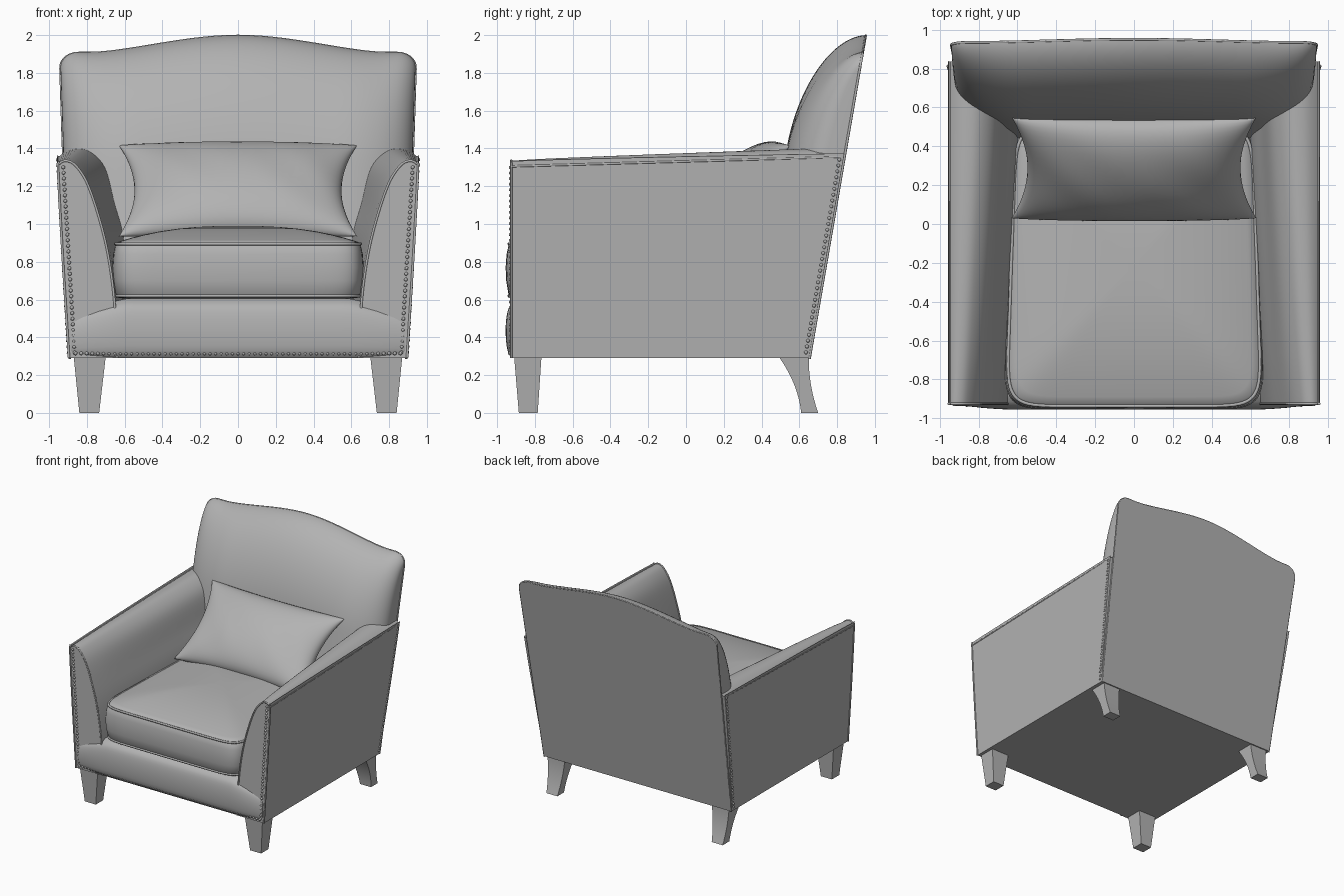
import bpy, bmesh, math
from mathutils import Vector, Matrix

cube = bpy.data.objects.get("Cube")
if cube:
    bpy.data.objects.remove(cube, do_unlink=True)

fabric = bpy.data.materials.new("grey upholstery")
fabric.use_nodes = True
GREY = (0.45, 0.45, 0.45, 1)
fabric.diffuse_color = GREY
fabric.node_tree.nodes["Principled BSDF"].inputs["Base Color"].default_value = GREY


def finish(name, bm, angle=40):
    bmesh.ops.recalc_face_normals(bm, faces=bm.faces)
    mesh = bpy.data.meshes.new(name)
    bm.to_mesh(mesh)
    bm.free()
    obj = bpy.data.objects.new(name, mesh)
    bpy.context.collection.objects.link(obj)
    mesh.materials.append(fabric)
    bpy.context.view_layer.objects.active = obj
    bpy.ops.object.select_all(action="DESELECT")
    obj.select_set(True)
    bpy.ops.object.shade_smooth_by_angle(angle=math.radians(angle))
    return obj


def loft(name, rings, angle=40):
    """Skin closed rings of points and cap both ends."""
    bm = bmesh.new()
    rows = [[bm.verts.new(p) for p in ring] for ring in rings]
    n = len(rows[0])
    for a, b in zip(rows, rows[1:]):
        for i in range(n):
            j = (i + 1) % n
            bm.faces.new((a[i], a[j], b[j], b[i]))
    bm.faces.new(rows[0])
    bm.faces.new(rows[-1])
    return finish(name, bm, angle)


def smooth_path(points, steps=5):
    """Catmull-Rom curve through the points."""
    pts = [Vector(p) for p in points]
    pts = [pts[0]] + pts + [pts[-1]]
    out = []
    for a, b, c, d in zip(pts, pts[1:], pts[2:], pts[3:]):
        for k in range(steps):
            t = k / steps
            out.append(0.5 * (2 * b + (c - a) * t + (2 * a - 5 * b + 4 * c - d) * t ** 2
                              + (3 * b - a - 3 * c + d) * t ** 3))
    return out + [pts[-1]]


def piping(name, points, radius=0.008, closed=False):
    rings = []
    n = len(points)
    pts = [Vector(p) for p in points]
    if closed:
        pts.append(pts[0])
        n += 1
    for i, p in enumerate(pts):
        before = pts[i - 1] if i else (pts[-2] if closed else p)
        after = pts[i + 1] if i < n - 1 else (pts[1] if closed else p)
        turn = (after - before).to_track_quat("Z", "Y")
        rings.append([p + turn @ Vector((radius * math.cos(a), radius * math.sin(a), 0))
                      for a in [math.tau * k / 6 for k in range(6)]])
    return loft(name, rings, 70)


def back_y(z):
    return 0.66 + 0.1735 * (z - 0.29)


def back_half_width(z):
    return 0.89 + 0.05 * min(1, (z - 0.29) / 1.55)


# Arms: a narrow front section lofted to a broad rolled rear section
FRONT = [(0.895, 0.29), (0.93, 0.85), (0.953, 1.29), (0.945, 1.32), (0.91, 1.335), (0.86, 1.31),
         (0.80, 1.22), (0.74, 1.05), (0.69, 0.85), (0.655, 0.6), (0.64, 0.29)]
REAR = [(0.895, 0.29), (0.93, 0.85), (0.955, 1.33), (0.945, 1.36), (0.87, 1.40), (0.78, 1.395),
        (0.69, 1.31), (0.64, 1.12), (0.59, 0.93), (0.57, 0.6), (0.56, 0.29)]
front, rear = smooth_path(FRONT), smooth_path(REAR)
for side, word in ((1, "left"), (-1, "right")):
    rings = []
    for k in range(15):
        t = k / 14
        ring = []
        for f, r in zip(front, rear):
            x, z = f.lerp(r, t ** 0.8)
            y = -0.925 + t * (back_y(z) - 0.01 + 0.925)
            ring.append((side * x, y, z))
        rings.append(ring)
    loft(word + "_arm", rings)
    edge = [(side * p.x, -0.925, p.y) for p in front]
    piping(word + "_arm_front_piping", edge, 0.007)
    piping(word + "_arm_top_piping",
           [(side * 0.952, -0.92 + 1.74 * k / 8, 1.305 + 0.05 * k / 8) for k in range(9)], 0.006)

# Base with a padded front rail that dips toward the corners
RAIL = [(-0.92, 0.29), (-0.945, 0.33), (-0.955, 0.42), (-0.95, 0.51), (-0.93, 0.57), (-0.88, 0.605)]
rings = []
for k in range(37):
    x = -0.885 + 1.77 * k / 36
    edge = max(0, (abs(x) - 0.6) / 0.285)
    ring = []
    for p in smooth_path(RAIL, 3):
        z = 0.29 + (p.y - 0.29) * (1 - 0.24 * edge)
        ring.append((x, p.x + 0.022 * edge ** 2, z))
    rings.append(ring + [(x, 0.5, ring[-1][2]), (x, 0.65, 0.29)])
loft("base_and_front_rail", rings)

# Back: flat slanted rear, cushioned front, arched crest
COLS, ROWS = 48, 40


def back_point(i, j, padded):
    u = -math.cos(math.pi * i / COLS)
    s = max(0, (abs(u) - 0.9) / 0.1)
    arch = max(0, 1 - abs(u) / 0.82)
    top = 1.91 + 0.09 * (arch * arch * (3 - 2 * arch)) ** 0.8 - 0.08 * (1 - math.sqrt(1 - s * s))
    z = 0.29 + (top - 0.29) * math.sin(math.pi / 2 * j / ROWS)
    y = back_y(z)
    if padded:
        w = min(1, (top - z) / 0.6)
        e = min(1, (1 - abs(u)) / 0.42)
        roundness = 0.32 + 0.68 * math.sqrt(1 - (1 - e) ** 2)
        y -= 0.32 * math.sqrt(1 - (1 - w) ** 2) * roundness
    return (u * back_half_width(z), y, z)


bm = bmesh.new()
skins = [[[bm.verts.new(back_point(i, j, padded)) for i in range(COLS + 1)]
          for j in range(ROWS + 1)] for padded in (True, False)]
for g in skins:
    for j in range(ROWS):
        for i in range(COLS):
            bm.faces.new((g[j][i], g[j][i + 1], g[j + 1][i + 1], g[j + 1][i]))
f, b = skins
for j in range(ROWS):
    for i in (0, COLS):
        bm.faces.new((f[j][i], f[j + 1][i], b[j + 1][i], b[j][i]))
for i in range(COLS):
    bm.faces.new((f[0][i], f[0][i + 1], b[0][i + 1], b[0][i]))
bmesh.ops.remove_doubles(bm, verts=bm.verts, dist=0.0005)
finish("backrest", bm, 50)
outline = ([back_point(0, j, False) for j in range(0, ROWS, 2)]
           + [back_point(i, ROWS, False) for i in range(COLS + 1)]
           + [back_point(COLS, j, False) for j in range(ROWS - 2, -1, -2)])
piping("backrest_piping", [(x, y - 0.006, z - 0.004) for x, y, z in outline], 0.007)


# Seat cushion: rounded rectangle rings with a crowned top
def cushion_ring(scale, inset, z):
    ring = []
    for k in range(64):
        a = math.tau * k / 64
        c, s = math.cos(a), math.sin(a)
        px = math.copysign(abs(c) ** 0.2, c)
        py = math.copysign(abs(s) ** 0.2, s)
        width = 0.635 - 0.025 * py
        ring.append((px * (width - inset) * scale, -0.215 + py * (0.725 - inset) * scale, z))
    return ring


rings = [cushion_ring(1, i, z) for i, z in
         ((0.05, 0.605), (0.015, 0.61), (0, 0.63), (-0.012, 0.70), (-0.015, 0.77),
          (-0.01, 0.84), (0, 0.885), (0.015, 0.905))]
rings += [cushion_ring(s, 0.015, 0.905 + 0.085 * (1 - s ** 2.5))
          for s in (0.95, 0.88, 0.78, 0.65, 0.5, 0.35, 0.2, 0.05)]
loft("seat_cushion", rings, 60)
for word, z in (("top", 0.895), ("bottom", 0.62)):
    piping("cushion_%s_piping" % word, cushion_ring(1, 0.003, z), 0.009, True)

# Throw pillow: pinched corners, leaning against the back
bm = bmesh.new()
M, N = 36, 24
across = Vector((0, 0.26, 0.24))
normal = Vector((0, -0.68, 0.73))
for face, puff in ((1, 0.165), (-1, 0.09)):
    g = []
    for j in range(N + 1):
        v = -math.cos(math.pi * j / N)
        row = []
        for i in range(M + 1):
            u = -math.cos(math.pi * i / M)
            h = puff * max(0, (1 - u * u) * (1 - v * v)) ** 0.45
            h += 0.008 * math.sin(9 * u + 5 * v) * abs(u) * (1 - u * u) * (1 - v * v)
            p = Vector((u * 0.63 * (1 - 0.13 * (1 - v * v)), 0.29, 1.175))
            p += across * v * (1 - 0.05 * (1 - u * u)) + normal * face * h
            row.append(bm.verts.new(p))
        g.append(row)
    for j in range(N):
        for i in range(M):
            bm.faces.new((g[j][i], g[j][i + 1], g[j + 1][i + 1], g[j + 1][i]))
bmesh.ops.remove_doubles(bm, verts=bm.verts, dist=0.0005)
finish("throw_pillow", bm, 80)

# Nail heads on the front border and the rear side seams
bm = bmesh.new()
spots = [(-0.86 + 1.72 * k / 58, -0.932, 0.315) for k in range(59)]
for side in (-1, 1):
    for k in range(34):
        t = k / 33
        spots.append((side * (0.865 + 0.06 * t), -0.928, 0.32 + 0.98 * t))
        z = 0.32 + 1.02 * t
        spots.append((side * (0.897 + 0.058 * t), back_y(z) - 0.03, z))
for p in spots:
    bmesh.ops.create_icosphere(bm, subdivisions=1, radius=0.011, matrix=Matrix.Translation(p))
finish("nail_heads", bm, 60)


# Legs: tapered blocks in front, swept sabre legs behind
def leg(name, side, levels):
    rings = [[(side * x, y, z) for x, y in ((x0, y0), (x1, y0), (x1, y1), (x0, y1))]
             for z, x0, x1, y0, y1 in levels]
    loft(name, rings, 35)


for side, word in ((1, "left"), (-1, "right")):
    leg("front_%s_leg" % word, side,
        [(0, 0.735, 0.84, -0.885, -0.785), (0.3, 0.70, 0.87, -0.91, -0.765)])
    sweep = []
    for k in range(9):
        t = k / 8
        sweep.append((0.3 * t, 0.735 - 0.035 * t, 0.84 + 0.025 * t,
                      0.61 - 0.03 * t - 0.09 * t * t, 0.70 - 0.105 * t + 0.055 * t * t))
    leg("rear_%s_leg" % word, side, sweep)
